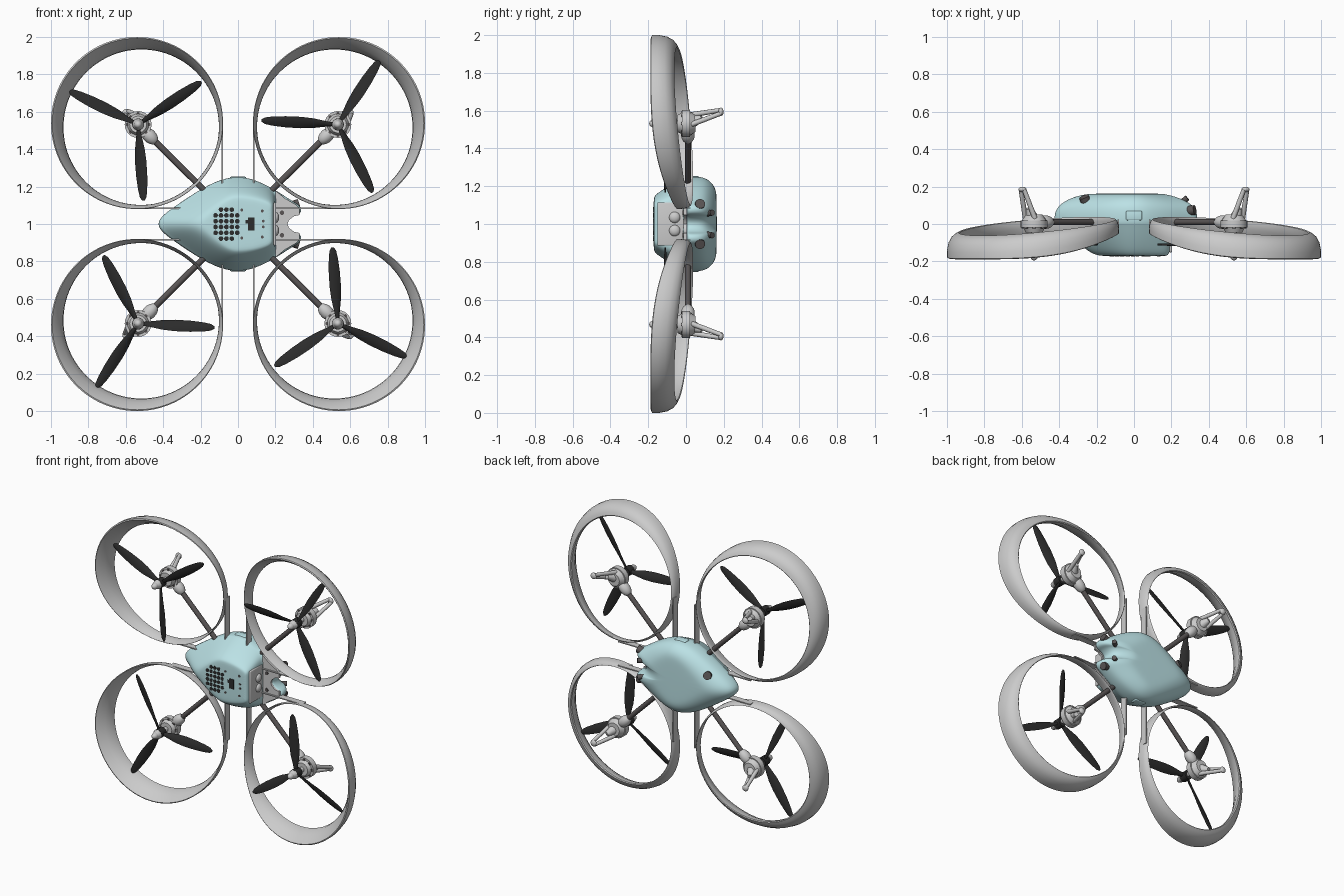
import bpy, bmesh, math
from mathutils import Vector as V, Matrix

if "Cube" in bpy.data.objects:
    bpy.data.objects.remove(bpy.data.objects["Cube"])

def material(name, c):
    m = bpy.data.materials.new(name)
    m.diffuse_color = (*c, 1)
    m.use_nodes = True
    m.node_tree.nodes["Principled BSDF"].inputs["Base Color"].default_value = m.diffuse_color
    return m

TEAL = material("pale_teal", (.50, .76, .79))
BLACK = material("black", (.025, .025, .025))
DARK = material("dark_grey", (.10, .09, .09))

def finish(name, bm, mat=None):
    bmesh.ops.recalc_face_normals(bm, faces=bm.faces)
    me = bpy.data.meshes.new(name)
    bm.to_mesh(me)
    bm.free()
    for p in me.polygons:
        p.use_smooth = True
    ob = bpy.data.objects.new(name, me)
    bpy.context.collection.objects.link(ob)
    if mat:
        me.materials.append(mat)
    return ob

def rod(name, p, q, r1, r2, mat=None, n=24):
    p, q = V(p), V(q)
    bm = bmesh.new()
    m = Matrix.Translation((p + q) / 2) @ (q - p).to_track_quat('Z', 'Y').to_matrix().to_4x4()
    bmesh.ops.create_cone(bm, cap_ends=True, segments=n, radius1=r1, radius2=r2,
                          depth=(q - p).length, matrix=m)
    return finish(name, bm, mat)

def ball(name, c, size, mat=None, rot=None):
    bm = bmesh.new()
    m = Matrix.Translation(c) @ (rot or Matrix()) @ Matrix.Diagonal((*size, 1))
    bmesh.ops.create_uvsphere(bm, u_segments=24, v_segments=14, radius=1, matrix=m)
    return finish(name, bm, mat)

def box(name, c, size, mat=None, bevel=0):
    bm = bmesh.new()
    bmesh.ops.create_cube(bm, size=1, matrix=Matrix.Translation(c) @ Matrix.Diagonal((*size, 1)))
    if bevel:
        bmesh.ops.bevel(bm, geom=bm.edges[:], offset=bevel, segments=3, affect='EDGES', profile=.5)
    return finish(name, bm, mat)

def loft(name, loops, mat=None, closed=False):
    """Skin a list of closed point loops; cap the ends or join them up."""
    bm = bmesh.new()
    rows = [[bm.verts.new(p) for p in l] for l in loops]
    n = len(rows[0])
    for i in range(len(rows) - (0 if closed else 1)):
        a, b = rows[i], rows[(i + 1) % len(rows)]
        for j in range(n):
            bm.faces.new((a[j], a[(j + 1) % n], b[(j + 1) % n], b[j]))
    if not closed:
        bm.faces.new(rows[0])
        bm.faces.new(rows[-1])
    return finish(name, bm, mat)

# Body: one half outline, lofted through levels along y
HALF = [(-.435, 0), (-.41, .045), (-.31, .115), (-.18, .2), (-.08, .243), (0, .254), (.08, .242),
        (.18, .195), (.25, .15), (.31, .112), (.345, .09), (.338, .052), (.30, .046), (.272, .022), (.265, 0)]
OUT = HALF + [(x, -z) for x, z in HALF[-2:0:-1]]
# y, left end, right end, half height, clipped right end?
LEVELS = [(-.172, -.16, .165, .13, 1), (-.168, -.205, .182, .15, 1), (-.14, -.26, .195, .175, 1),
          (-.07, -.34, .198, .215, 1), (-.012, -.405, .20, .243, 1), (-.002, -.42, .21, .248, 1),
          (.002, -.425, .335, .25, 0), (.02, -.435, .345, .254, 0), (.07, -.43, .34, .254, 0),
          (.11, -.40, .31, .245, 0), (.145, -.33, .23, .212, 0), (.16, -.26, .17, .175, 0),
          (.163, -.2, .12, .13, 0)]
loops = []
for y, l, r, h, clip in LEVELS:
    loop = []
    for x, z in OUT:
        px = x * l / -.435 if x < 0 else (min(x, r) if clip else x * r / .345)
        loop.append((px, y, 1 + z * h / .254))
    loops.append(loop)
body = loft("body_shell", loops, TEAL)
mod = body.modifiers.new("smooth", 'SUBSURF')
mod.levels = mod.render_levels = 2

# Grey bay at the right end: end panel and floor
box("bay_end_panel", (.197, -.082, 1), (.014, .14, .23), None, .006)
floor = [(max(x, .2), z * .92) for x, z in HALF[7:]]
floor = [(min(x, .33), z) for x, z in floor]
floor += [(x, -z) for x, z in floor[-2::-1]]
loft("bay_floor", [[(x, y, 1 + z) for x, z in floor] for y in (-.012, .004)])
for s in (-1, 1):
    rod("bay_screw", (.235, -.018, 1 + s * .06), (.235, 0, 1 + s * .06), .012, .012, DARK, 16)
    ball("bay_bump", (.20, -.06, 1 + s * .035), (.02, .03, .03))

# Front face: vent dots, lens window, screws
for i in range(5):
    for j in range(6):
        if i in (0, 4) and j in (0, 5):
            continue
        x, z = -.12 + .029 * i, .922 + .031 * j
        rod("vent_dot", (x, -.15, z), (x, -.1735, z), .0125, .0125, BLACK, 14)
box("sensor_window", (.07, -.165, 1.0), (.035, .018, .07), BLACK)
box("sensor_window_side", (.05, -.165, 1.012), (.022, .018, .02), BLACK)
for x, z in ((.02, .075), (.13, .07), (.135, .015)):
    for s in (-1, 1):
        rod("front_screw", (x, -.16, 1 + s * z), (x, -.174, 1 + s * z), .008, .008, DARK, 12)

# Top and underside latches, round ports
for s in (-1, 1):
    box("latch", (0, .045, 1 + s * .243), (.085, .05, .02), TEAL, .006)
    rod("end_port", (.285, .07, 1 + s * .095), (.325, .075, 1 + s * .108), .026, .026, DARK, 20)
    rod("end_port_small", (.25, .11, 1 + s * .055), (.285, .14, 1 + s * .06), .016, .016, DARK, 16)
rod("power_button", (-.25, .10, 1.085), (-.268, .145, 1.10), .027, .027, DARK, 24)

# Duct profile: (0 front .. 1 back, inset fraction)
DUCT = [(0, .1), (.03, 0), (.3, 0), (.6, .12), (.82, .36), (.94, .66), (1, .92), (.96, 1),
        (.7, .95), (.4, .66), (.12, .3)]

def duct(sx, sz):
    n, rows = 96, []
    for i in range(n):
        a = 2 * math.pi * i / n
        s = (math.cos(a) * sx + math.sin(a) * sz) / math.sqrt(2)   # 1 = away from the body
        front = -.115 - .074 * math.sin(s * math.pi / 2)
        back = -.012 - .05 * s
        inset = max(.018, .045 + .032 * s)
        row = []
        for t, f in DUCT:
            r = .46 - inset * f
            row.append((sx * .54 + r * math.cos(a), front + (back - front) * t, 1 + sz * .54 + r * math.sin(a)))
        rows.append(row)
    loft("duct", rows, None, True)

def blade(hub, ang, hand):
    # r, chord, pitch in degrees
    secs = [(.015, .022, 35), (.06, .034, 34), (.13, .058, 28), (.2, .066, 22), (.28, .062, 17),
            (.35, .05, 13), (.39, .036, 11), (.408, .014, 10)]
    d, t = V((math.cos(ang), 0, math.sin(ang))), V((-math.sin(ang), 0, math.cos(ang)))
    rows = []
    for r, c, p in secs:
        p = math.radians(p) * hand
        u = t * math.cos(p) + V((0, 1, 0)) * math.sin(p)
        w = V((0, 1, 0)) * math.cos(p) - t * math.sin(p)
        th = .005 + .004 * (1 - r / .41)
        rows.append([hub + d * r + u * (c / 2 * a) + w * (th * b) for a, b in
                     ((-1, 0), (-.5, .7), (.1, 1), (.7, .5), (1, 0), (.6, -.5), (0, -.9), (-.6, -.6))])
    loft("propeller_blade", rows, BLACK)

Y = V((0, 1, 0))
START = {(-1, 1): 34, (1, 1): 57, (-1, -1): 117, (1, -1): 94}
for (sx, sz), a0 in START.items():
    duct(sx, sz)
    hub = V((sx * .534, 0, 1 + sz * .532))
    u = V((sx, 0, sz)).normalized()
    t = V((-sz, 0, sx)).normalized()
    # Motor, shaft and spinner
    rod("motor_front", hub - Y * .045, hub - Y * .015, .045, .06)
    rod("motor_rim", hub - Y * .02, hub + Y * .02, .072, .072)
    rod("motor_back", hub + Y * .02, hub + Y * .05, .065, .045)
    for k in range(8):
        a = k * math.pi / 4
        d = V((math.cos(a), 0, math.sin(a)))
        rod("motor_vent", hub + d * .058 - Y * .024, hub + d * .058, .009, .009, DARK, 10)
    rod("shaft", hub - Y * .13, hub - Y * .03, .014, .018)
    rod("propeller_hub", hub - Y * .14, hub - Y * .085, .032, .032, BLACK)
    rod("spinner", hub - Y * .165, hub - Y * .138, .022, .032)
    ball("spinner_tip", hub - Y * .165, (.022, .03, .022))
    for k in range(3):
        blade(hub - Y * .11, math.radians(a0 + 120 * k), sx * sz)
    # Arm and its socket
    rot = u.to_track_quat('Z', 'Y').to_matrix().to_4x4()
    ball("arm_socket", hub - u * .085 + Y * .01, (.036, .036, .055), None, rot)
    rod("arm", V((sx * .13, .01, 1 + sz * .13)), hub - u * .09 + Y * .01, .0165, .0165, DARK, 16)
    # Open landing leg behind the motor
    tip = hub + u * .088 + Y * .185
    for s in (-1, 1):
        rod("leg_rail", hub + u * .03 + t * (s * .036) + Y * .03, tip + t * (s * .012), .014, .012, None, 12)
    rod("leg_root", hub + u * .012 + Y * .03, hub + u * .04 + Y * .085, .035, .016, None, 16)
    ball("leg_foot", tip, (.022, .014, .022))
    # Thin tie strip running from the duct to the body
    box("side_tie", (sx * .5 - sx * .155, 0, 1 + sz * .085), (.35, .045, .007))
for sx in (-1, 1):
    box("upright_tie", (sx * .085, 0, 1), (.007, .05, 1.02))

# Keep hard edges on everything except the body
bpy.ops.object.select_all(action='DESELECT')
for ob in bpy.context.scene.objects:
    if ob != body:
        ob.select_set(True)
        bpy.context.view_layer.objects.active = ob
bpy.ops.object.shade_smooth_by_angle(angle=math.radians(35))
